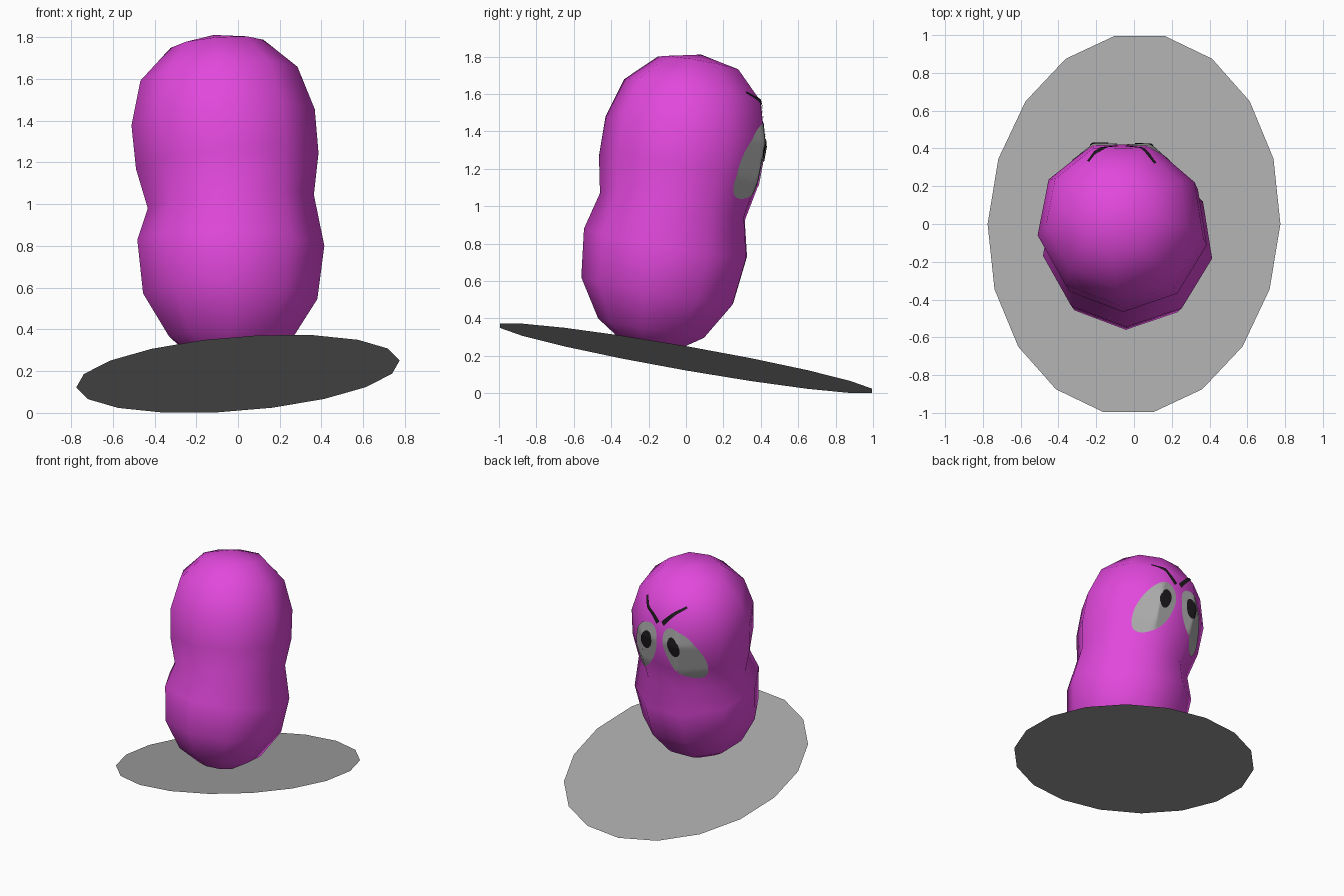
import bpy, bmesh, math
from mathutils import Vector
from mathutils.bvhtree import BVHTree

if "Cube" in bpy.data.objects:
    bpy.data.objects.remove(bpy.data.objects["Cube"])


def material(name, rgb):
    m = bpy.data.materials.new(name)
    m.diffuse_color = (*rgb, 1)
    m.use_nodes = True
    m.node_tree.nodes["Principled BSDF"].inputs["Base Color"].default_value = m.diffuse_color
    return m


PINK = material("pink", (0.76, 0.065, 0.72))
GREY = material("grey", (0.40, 0.40, 0.40))
BLACK = material("black", (0.013, 0.010, 0.013))


def make_object(name, bm, mat, smooth):
    me = bpy.data.meshes.new(name)
    bm.to_mesh(me)
    me.materials.append(mat)
    for p in me.polygons:
        p.use_smooth = smooth
    ob = bpy.data.objects.new(name, me)
    bpy.context.collection.objects.link(ob)
    return ob


# Base: flat, tilted 18-sided oval
bm = bmesh.new()
verts = []
for i in range(18):
    t = math.radians(90 - 20 * i)
    x, y = 0.775 * math.sin(t) + 0.03 * math.cos(t), 1.01 * math.cos(t)
    verts.append(bm.verts.new((x, y, 0.187 + 0.084 * x - 0.177 * y)))
face = bm.faces.new(verts)
face.normal_update()
if face.normal.z < 0:
    face.normal_flip()
make_object("base_disc", bm, GREY, False)
bm.free()

# Body: leaning nine-sided lathe; rows are height along lean, radius, centre x, side tilt
ROWS = [
    (0.035, 0.15, -0.038, -0.035), (0.13, 0.297, -0.037, -0.035),
    (0.331, 0.424, -0.036, -0.035), (0.59, 0.455, -0.033, -0.035),
    (0.792, 0.404, -0.033, 0.08), (0.988, 0.444, -0.05, 0.085),
    (1.201, 0.446, -0.07, 0.085), (1.415, 0.382, -0.09, 0.085),
    (1.565, 0.226, -0.10, 0.085),
]


def body_point(h, r, cx, tilt, a=0.0):
    return (cx + r * math.cos(a),
            -0.2 + 0.174 * h + 0.985 * r * math.sin(a),
            0.22 + 0.985 * h - 0.174 * r * math.sin(a) + tilt * r * math.cos(a))


bm = bmesh.new()
rings = [[bm.verts.new(body_point(*row, math.radians(-91 + 40 * k))) for k in range(9)]
         for row in ROWS]
bottom = bm.verts.new(body_point(0, 0, -0.04, 0))
top = bm.verts.new(body_point(1.615, 0, -0.115, 0))
for k in range(9):
    n = (k + 1) % 9
    bm.faces.new((bottom, rings[0][n], rings[0][k]))
    bm.faces.new((top, rings[-1][k], rings[-1][n]))
    for lo, hi in zip(rings, rings[1:]):
        bm.faces.new((lo[k], lo[n], hi[n], hi[k]))
bmesh.ops.triangulate(bm, faces=[f for f in bm.faces if len(f.verts) == 4])
bmesh.ops.recalc_face_normals(bm, faces=bm.faces[:])
make_object("body", bm, PINK, True)
tree = BVHTree.FromBMesh(bm)
bm.free()

FACE_X = -0.065  # centre line of the face


def on_body(x, z, lift):
    hit, normal, _, _ = tree.ray_cast(Vector((x, 3, z)), Vector((0, -1, 0)))
    return hit + normal * lift


def patch(name, grid, side, lift, mat):
    """Lay a grid of (offset, height) points on the face as a thin painted plate."""
    bm = bmesh.new()
    vs = [[bm.verts.new(on_body(FACE_X + side * u, z, lift)) for u, z in row] for row in grid]
    for a, b in zip(vs, vs[1:]):
        for i in range(len(a) - 1):
            bm.faces.new((a[i], a[i + 1], b[i + 1], b[i]))
    bmesh.ops.remove_doubles(bm, verts=bm.verts[:], dist=1e-5)
    for f in bm.faces:
        f.normal_update()
        if f.normal.y < 0:
            f.normal_flip()
    make_object(name, bm, mat, True)
    bm.free()


def oval(u0, z0, long, short, lean, rings=10, sides=40):
    c, s = math.cos(math.radians(lean)), math.sin(math.radians(lean))
    grid = []
    for j in range(rings + 1):
        row = []
        for i in range(sides + 1):
            t = math.tau * (i % sides) / sides
            p, q = short * j / rings * math.cos(t), long * j / rings * math.sin(t)
            row.append((u0 + p * c - q * s, z0 + p * s + q * c))
        grid.append(row)
    return grid


def brow(a, b, c, steps=14):
    """Curved stroke through a, b, c with a tapered outer end."""
    rows = []
    for i in range(steps + 1):
        t = i / steps
        w = [(1 - t) * (1 - 2 * t), 4 * t * (1 - t), t * (2 * t - 1)]
        u, z = (sum(k * p[d] for k, p in zip(w, (a, b, c))) for d in (0, 1))
        half = 0.017 * (1 - 0.5 * t)
        rows.append([(u - 0.7 * half * e, z + 0.75 * half * e) for e in (-1, 0, 1)])
    return rows


# Eyes, pupils and brows, mirrored about the face centre line
for side, label in ((1, "right"), (-1, "left")):
    patch(f"eye_{label}", oval(0.165, 1.245, 0.22, 0.115, 25), side, 0.004, GREY)
    patch(f"pupil_{label}", oval(0.117, 1.31, 0.075, 0.045, 12), side, 0.008, BLACK)
    patch(f"brow_{label}", brow((0.02, 1.465), (0.09, 1.54), (0.175, 1.605)),
          side, 0.006, BLACK)
